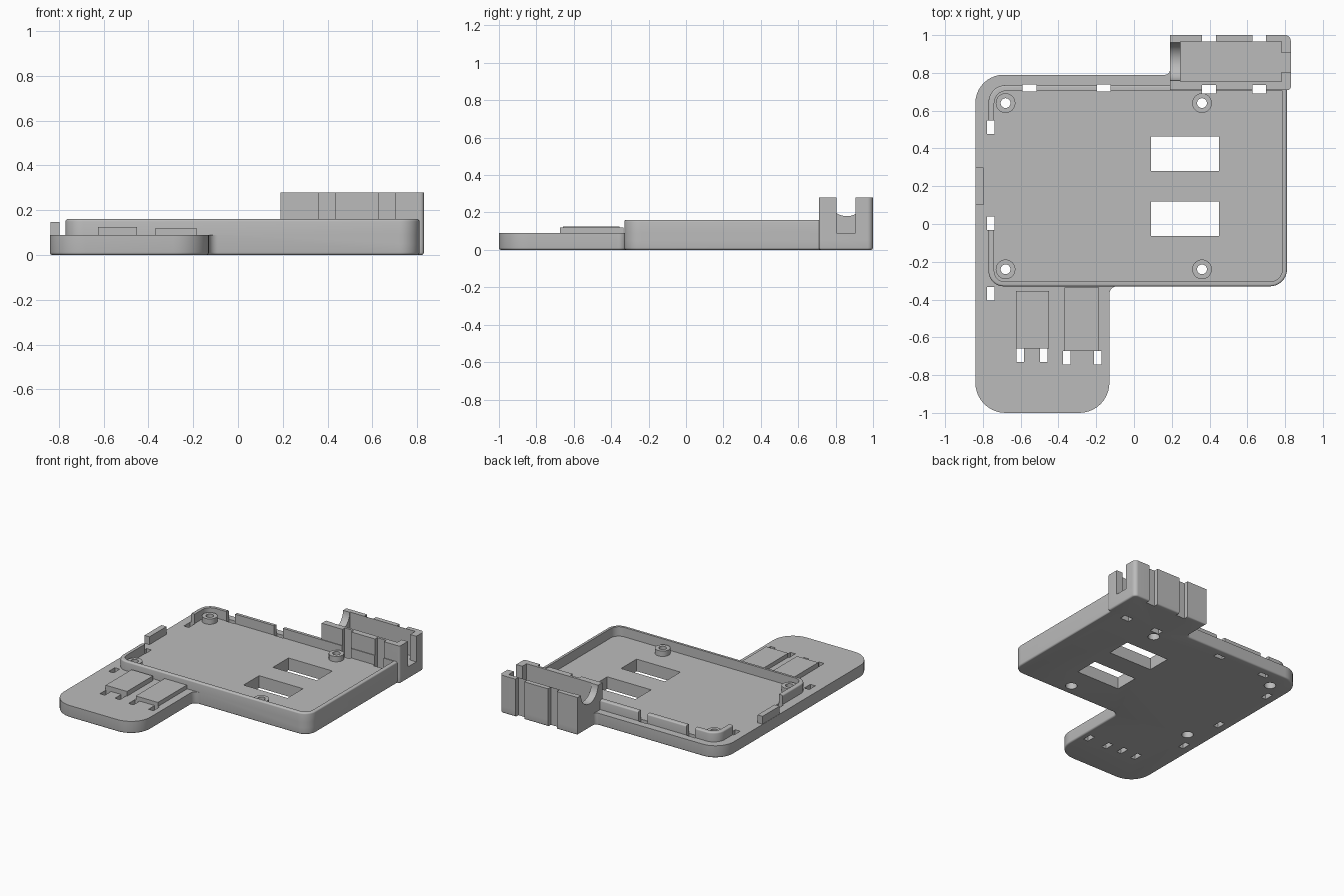
import bpy, bmesh, math
from mathutils import Vector

old = bpy.data.objects.get("Cube")
if old:
    bpy.data.objects.remove(old, do_unlink=True)

grey = bpy.data.materials.new("plain grey")
grey.use_nodes = True
grey.diffuse_color = (0.5, 0.5, 0.5, 1)
grey.node_tree.nodes["Principled BSDF"].inputs["Base Color"].default_value = (0.5, 0.5, 0.5, 1)

FLOOR, RIM, TOP = 0.09, 0.16, 0.28


def outline(corners, steps=10):
    """Round each (x, y, radius) corner of a polygon with an arc."""
    pts = []
    for i, (x, y, r) in enumerate(corners):
        p = Vector((x, y))
        if r == 0:
            pts.append(p)
            continue
        a = (Vector(corners[i - 1][:2]) - p).normalized()
        b = (Vector(corners[(i + 1) % len(corners)][:2]) - p).normalized()
        centre = p + (a + b) * r
        for k in range(steps + 1):
            t = k / steps * math.pi / 2
            pts.append(centre - b * r * math.cos(t) - a * r * math.sin(t))
    return pts


def prism(name, pts, z0, z1, low=0, high=0):
    """Extrude an outline, with optional rounded lower and upper rims."""
    bm = bmesh.new()
    face = bm.faces.new([bm.verts.new((p[0], p[1], z0)) for p in pts])
    new = bmesh.ops.extrude_face_region(bm, geom=[face])["geom"]
    for v in new:
        if isinstance(v, bmesh.types.BMVert):
            v.co.z = z1
    bmesh.ops.recalc_face_normals(bm, faces=bm.faces[:])
    for z, size in ((z0, low), (z1, high)):
        if size:
            rim = [e for e in bm.edges if all(abs(v.co.z - z) < 1e-5 for v in e.verts)]
            bmesh.ops.bevel(bm, geom=rim, offset=size, segments=4, profile=0.5, affect='EDGES')
    mesh = bpy.data.meshes.new(name)
    bm.to_mesh(mesh)
    bm.free()
    mesh.materials.append(grey)
    obj = bpy.data.objects.new(name, mesh)
    bpy.context.collection.objects.link(obj)
    return obj


def rect(x0, x1, y0, y1, radii=(0, 0, 0, 0)):
    xy = ((x0, y0), (x1, y0), (x1, y1), (x0, y1))
    return outline([(x, y, r) for (x, y), r in zip(xy, radii)])


def block(name, x0, x1, y0, y1, z0, z1):
    return prism(name, rect(x0, x1, y0, y1), z0, z1)


def disc(name, x, y, r, z0, z1):
    ring = [(x + r * math.cos(k * math.tau / 32), y + r * math.sin(k * math.tau / 32)) for k in range(32)]
    return prism(name, ring, z0, z1)


def combine(target, tool, operation):
    tool.hide_render = True
    mod = target.modifiers.new("combine", 'BOOLEAN')
    mod.operation, mod.object, mod.solver = operation, tool, 'EXACT'
    bpy.context.view_layer.objects.active = target
    bpy.ops.object.modifier_apply(modifier=mod.name)
    bpy.data.objects.remove(tool, do_unlink=True)


def cut(target, *box):
    combine(target, block("cutter", *box), 'DIFFERENCE')


# Base plate: tray footprint, front tongue, side flange and housing floor
tray = prism("tray", outline([
    (-0.84, -1, 0.16), (-0.13, -1, 0.16), (-0.13, -0.33, 0.04), (0.81, -0.33, 0.09),
    (0.81, 0.71, 0), (0.83, 0.71, 0.015), (0.83, 1, 0.03), (0.19, 1, 0),
    (0.19, 0.79, 0.025), (-0.84, 0.79, 0.15)]), 0, FLOOR, low=0.012)

# Raised rim around the tray, open on the right side
rim = prism("rim", rect(-0.77, 0.81, -0.33, 0.735, (0.08, 0.09, 0.02, 0.09)), 0.05, RIM, high=0.01)
combine(rim, prism("cutter", rect(-0.74, 0.785, -0.305, 0.705, (0.055, 0.065, 0, 0.065)), 0, 1), 'DIFFERENCE')
cut(rim, -0.8, -0.73, -0.03, 0.54, 0, 1)
combine(tray, rim, 'UNION')

# Cable housing with a rounded cradle at one end and a slot at the other
housing = prism("housing", rect(0.19, 0.83, 0.71, 1, (0, 0.015, 0.03, 0)), 0.05, TOP)
cut(housing, 0.245, 0.78, 0.755, 0.965, FLOOR, 1)
cut(housing, 0.75, 0.9, 0.805, 0.905, FLOOR, 1)
cradle = disc("cutter", 0, 0, 0.1, 0.1, 0.3)
cradle.rotation_euler = (0, math.pi / 2, 0)
cradle.location = (0, 0.86, TOP)
bpy.context.view_layer.update()
combine(housing, cradle, 'DIFFERENCE')
combine(tray, housing, 'UNION')

# Screw bosses with through holes, widened underneath
for x in (-0.68, 0.36):
    for y in (-0.24, 0.64):
        combine(tray, disc("boss", x, y, 0.052, 0.05, 0.13), 'UNION')
        combine(tray, disc("cutter", x, y, 0.026, -1, 1), 'DIFFERENCE')
        combine(tray, disc("cutter", x, y, 0.04, -1, 0.05), 'DIFFERENCE')

# Rectangular floor windows
for y in (-0.063, 0.281):
    cut(tray, 0.09, 0.45, y, y + 0.182, -1, 1)

# Strap slots: back edge, housing sides, right edge
for x in (-0.59, -0.197):
    cut(tray, x, x + 0.073, 0.702, 0.738, -1, 1)
for x in (0.36, 0.627):
    cut(tray, x, x + 0.073, 0.69, 0.737, -1, 1)
    cut(tray, x, x + 0.073, 0.966, 1.1, -1, 1)
for y in (-0.405, -0.033, 0.477):
    cut(tray, -0.778, -0.738, y, y + 0.072, -1, 1)

# Tongue slots beside the raised pads
for x, y in ((-0.622, -0.73), (-0.498, -0.73), (-0.376, -0.745), (-0.213, -0.745)):
    cut(tray, x, x + 0.04, y, y + 0.072, -1, 1)

# Raised pads on the tongue and the clip on the flange
parts = [
    tray,
    block("outer_pad", -0.625, -0.45, -0.658, -0.355, 0.08, 0.125),
    block("inner_pad", -0.368, -0.186, -0.673, -0.335, 0.08, 0.12),
    block("side_clip", -0.838, -0.797, 0.1, 0.3, 0.08, 0.148),
]

for part in parts:
    bpy.ops.object.select_all(action='DESELECT')
    part.select_set(True)
    bpy.context.view_layer.objects.active = part
    bpy.ops.object.shade_smooth_by_angle(angle=math.radians(30))
